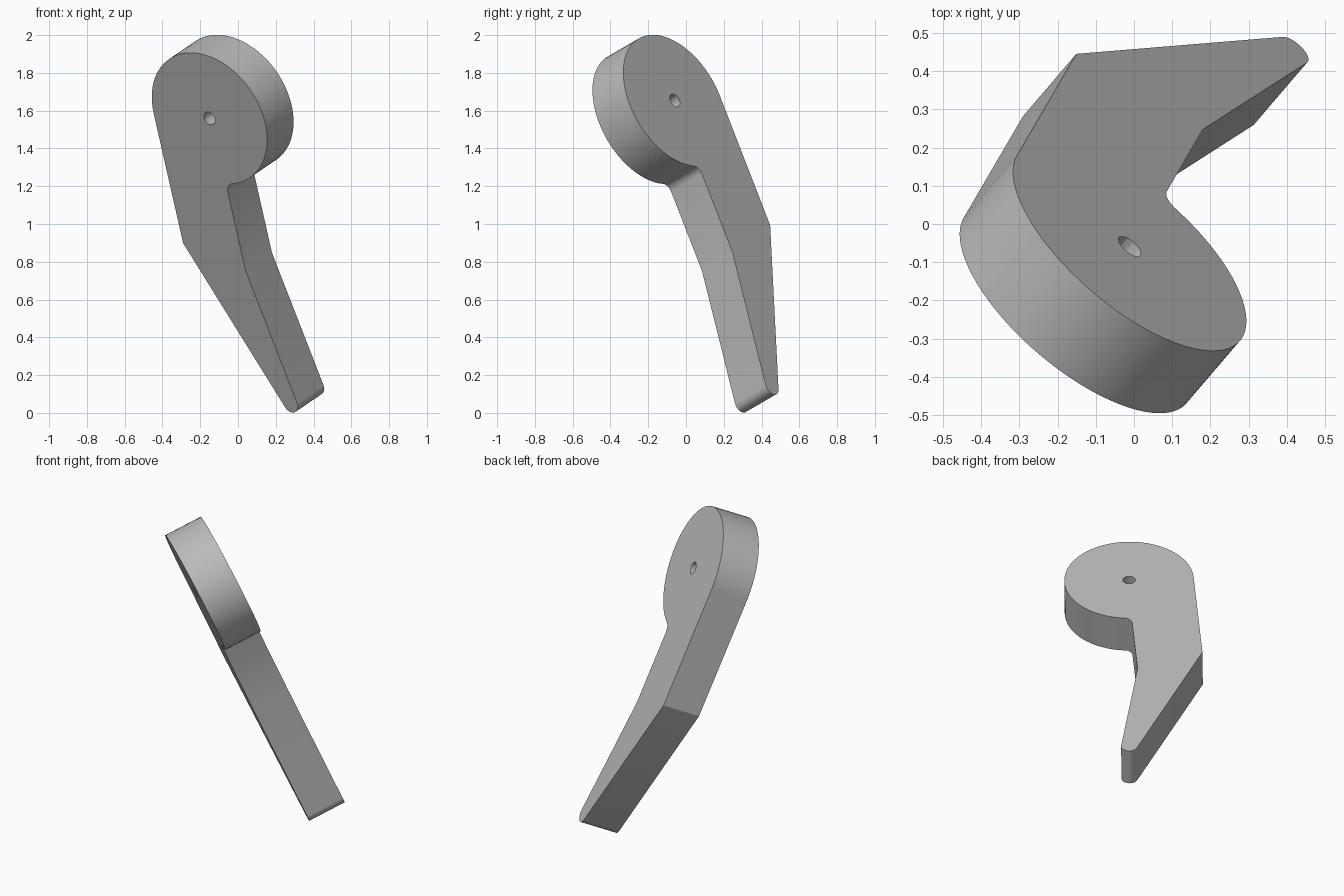
import bpy
import bmesh
from math import cos, sin, radians
from mathutils import Matrix, Vector

cube = bpy.data.objects.get("Cube")
if cube:
    bpy.data.objects.remove(cube, do_unlink=True)

grey = bpy.data.materials.new("plain grey")
grey.use_nodes = True
grey.diffuse_color = (0.5, 0.5, 0.5, 1)
grey.node_tree.nodes["Principled BSDF"].inputs["Base Color"].default_value = (0.5, 0.5, 0.5, 1)


def arc(center, radius, start, end, steps):
    """Points along an arc, angles in degrees."""
    angles = [radians(start + (end - start) * i / steps) for i in range(steps + 1)]
    return [Vector((center[0] + radius * cos(a), center[1] + radius * sin(a), 0)) for a in angles]


def add_loop(bm, points):
    verts = [bm.verts.new(p) for p in points]
    return [bm.edges.new((verts[i - 1], verts[i])) for i in range(len(verts))]


# Lever outline: round head, outer elbow, rounded tip, inner knee, fillet
outline = arc((0, 0), 0.38, -86, 176, 56)
outline += [Vector((-0.434, -0.722, 0))]
outline += arc((-0.008, -1.655), 0.048, 202, 367, 12)
outline += [Vector((-0.054, -0.881, 0))]
outline += arc((0.03, -0.429), 0.05, 176, 94, 8)[:-1]
pivot_hole = arc((0, 0), 0.037, 0, 360, 24)[:-1]

# Fill between outline and pivot hole, then extrude to the plate thickness
bm = bmesh.new()
edges = add_loop(bm, outline) + add_loop(bm, pivot_hole)
bmesh.ops.triangle_fill(bm, edges=edges, use_beauty=True)
result = bmesh.ops.extrude_face_region(bm, geom=bm.faces[:], use_keep_orig=True)
top = [g for g in result["geom"] if isinstance(g, bmesh.types.BMVert)]
bmesh.ops.translate(bm, verts=top, vec=(0, 0, -0.235))
bmesh.ops.recalc_face_normals(bm, faces=bm.faces[:])

# Tilt the plate into place
normal = Vector((0.595, 0.695, 0.405)).normalized()
across = Vector((normal.y, -normal.x, 0)).normalized()
along = across.cross(normal)
if along.z < 0:
    along.negate()
tilt = Matrix((across, along, -normal)).transposed().to_4x4()
bm.transform(Matrix.Translation((-0.151, -0.222, 1.559)) @ tilt)

mesh = bpy.data.meshes.new("lever_plate")
bm.to_mesh(mesh)
bm.free()
mesh.materials.append(grey)
lever = bpy.data.objects.new("lever_plate", mesh)
bpy.context.collection.objects.link(lever)

bpy.ops.object.select_all(action="DESELECT")
lever.select_set(True)
bpy.context.view_layer.objects.active = lever
bpy.ops.object.shade_smooth_by_angle(angle=radians(15))
